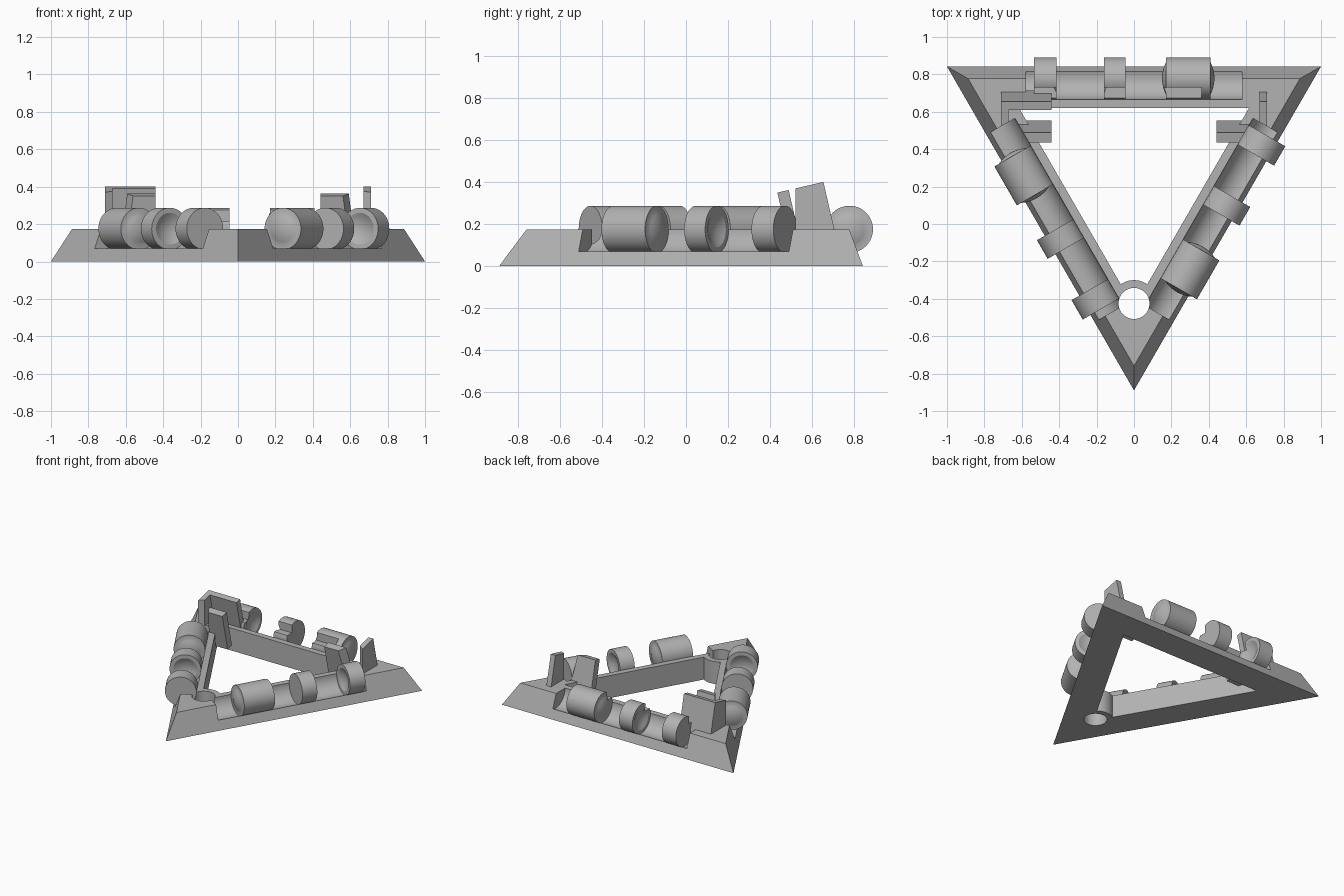
import bpy, bmesh, math
from math import sin, cos, pi, radians
from mathutils import Matrix, Vector

cube = bpy.data.objects.get("Cube")
if cube:
    bpy.data.objects.remove(cube, do_unlink=True)

grey = bpy.data.materials.new("plain grey")
grey.use_nodes = True
grey.diffuse_color = (0.45, 0.45, 0.45, 1)
grey.node_tree.nodes["Principled BSDF"].inputs["Base Color"].default_value = (0.45, 0.45, 0.45, 1)

CY = 0.265          # triangle centre
TOP = 0.175         # frame height, also the tube axis height
AXIS = 0.513        # tube axis distance from the triangle centre
BORE = 0.112


def finish(name, bm):
    bmesh.ops.recalc_face_normals(bm, faces=bm.faces[:])
    mesh = bpy.data.meshes.new(name)
    bm.to_mesh(mesh)
    bm.free()
    mesh.materials.append(grey)
    obj = bpy.data.objects.new(name, mesh)
    bpy.context.collection.objects.link(obj)
    return obj


def loft(name, low, high):
    """Closed solid between two matching loops."""
    bm = bmesh.new()
    a = [bm.verts.new(p) for p in low]
    b = [bm.verts.new(p) for p in high]
    bm.faces.new(a)
    bm.faces.new(b)
    n = len(a)
    for i in range(n):
        j = (i + 1) % n
        bm.faces.new((a[i], a[j], b[j], b[i]))
    return finish(name, bm)


def ring(radius, n, z, cy=CY):
    return [(radius * cos(2 * pi * i / n - pi / 2), cy + radius * sin(2 * pi * i / n - pi / 2), z)
            for i in range(n)]


def box(name, x0, x1, y0, y1, z0, z1):
    loop = [(x0, y0), (x1, y0), (x1, y1), (x0, y1)]
    return loft(name, [(x, y, z0) for x, y in loop], [(x, y, z1) for x, y in loop])


def boolean(obj, tool, operation="DIFFERENCE", keep=False):
    mod = obj.modifiers.new("cut", "BOOLEAN")
    mod.operation, mod.solver, mod.object = operation, "EXACT", tool
    bpy.context.view_layer.update()
    bpy.context.view_layer.objects.active = obj
    bpy.ops.object.modifier_apply(modifier=mod.name)
    if not keep:
        bpy.data.objects.remove(tool, do_unlink=True)


def side_turn(k):
    """Turn the back side onto side k of the triangle."""
    c = Matrix.Translation((0, CY, 0))
    return c @ Matrix.Rotation(-k * 2 * pi / 3, 4, "Z") @ c.inverted()


def smooth(obj):
    bpy.ops.object.select_all(action="DESELECT")
    obj.select_set(True)
    bpy.context.view_layer.objects.active = obj
    bpy.ops.object.shade_smooth_by_angle(angle=radians(25))


# Triangular frame with sloped outside, open middle and a bored corner boss
frame = loft("frame", ring(1.1547, 3, 0), ring(1.024, 3, TOP))
boolean(frame, loft("opening", ring(0.71, 3, -0.1), ring(0.71, 3, 0.4)))
boss = loft("boss", ring(0.125, 48, 0, -0.425), ring(0.125, 48, TOP, -0.425))
boolean(frame, boss, "UNION")
boolean(frame, loft("bore", ring(0.083, 48, -0.1, -0.425), ring(0.083, 48, 0.4, -0.425)))

# Round-bottomed channel along each side
channels = []
for k in range(3):
    prof = [(CY + AXIS + BORE * cos(pi + pi * i / 32), TOP + BORE * sin(pi + pi * i / 32))
            for i in range(33)]
    prof += [(CY + AXIS + BORE, 0.7), (CY + AXIS - BORE, 0.7)]
    ch = loft("channel_cutter", [(-0.578, y, z) for y, z in prof], [(0.578, y, z) for y, z in prof])
    ch.data.transform(side_turn(k))
    boolean(frame, ch, keep=True)
    channels.append(ch)
smooth(frame)


def end_cap(x, bulge, rim=0.085, steps=6):
    """Dished or domed end, from centre to rim."""
    pts = [(x + bulge * (1 - (i / steps) ** 2), rim * i / steps) for i in range(steps + 1)]
    return pts if bulge else [(x, 0)]


def collar(name, x0, x1, bulge0, bulge1, k):
    prof = end_cap(x0, bulge0) + [(x0, 0.1122), (x1, 0.1122)] + end_cap(x1, bulge1)[::-1]
    bm = bmesh.new()
    verts = [bm.verts.new((x, CY + AXIS + r, TOP)) for x, r in prof]
    edges = [bm.edges.new(pair) for pair in zip(verts, verts[1:])]
    bmesh.ops.spin(bm, geom=verts + edges, cent=(0, CY + AXIS, TOP), axis=(1, 0, 0),
                   angle=2 * pi, steps=48)
    bmesh.ops.remove_doubles(bm, verts=bm.verts[:], dist=0.0002)
    obj = finish(name, bm)
    if k == 0:
        # Inner relief of the back row
        boolean(obj, box("relief", -0.7, 0.36, 0.5, 0.73, 0.215, 0.5))
    obj.data.transform(side_turn(k))
    smooth(obj)


# Three collars on each side: end holder, dished holder, long lens tube
for k, side in enumerate(("back", "left", "right")):
    collar(side + "_end_collar", -0.535, -0.415, 0, -0.025, k)
    collar(side + "_middle_collar", -0.16, -0.045, 0.025, 0, k)
    collar(side + "_lens_tube", 0.17, 0.41, -0.02, 0.02, k)

# Leaning C-shaped clips at the back corners
TILT = radians(13)
U = Vector((0, cos(TILT), sin(TILT)))
V = Vector((0, sin(TILT), -cos(TILT)))
CORNER = Vector((0, 0.435, 0.35))


def lean_plate(name, x0, x1, u0, u1, depth):
    loop = [CORNER + U * u + V * v for u, v in ((u0, 0), (u1, 0), (u1, depth), (u0, depth))]
    return loft(name, [p + Vector((x0, 0, 0)) for p in loop], [p + Vector((x1, 0, 0)) for p in loop])


for side, s, back_end in (("left", 1, 0.58), ("right", -1, 0.44)):
    clip = lean_plate(side + "_clip", s * 0.67, s * 0.71, 0, 0.225, 0.29)
    boolean(clip, lean_plate("front", s * 0.44, s * 0.69, 0, 0.055, 0.29), "UNION")
    boolean(clip, lean_plate("back", s * back_end, s * 0.69, 0.18, 0.225, 0.26), "UNION")
    for ch in channels[1:]:
        boolean(clip, ch, keep=True)

for ch in channels:
    bpy.data.objects.remove(ch, do_unlink=True)
